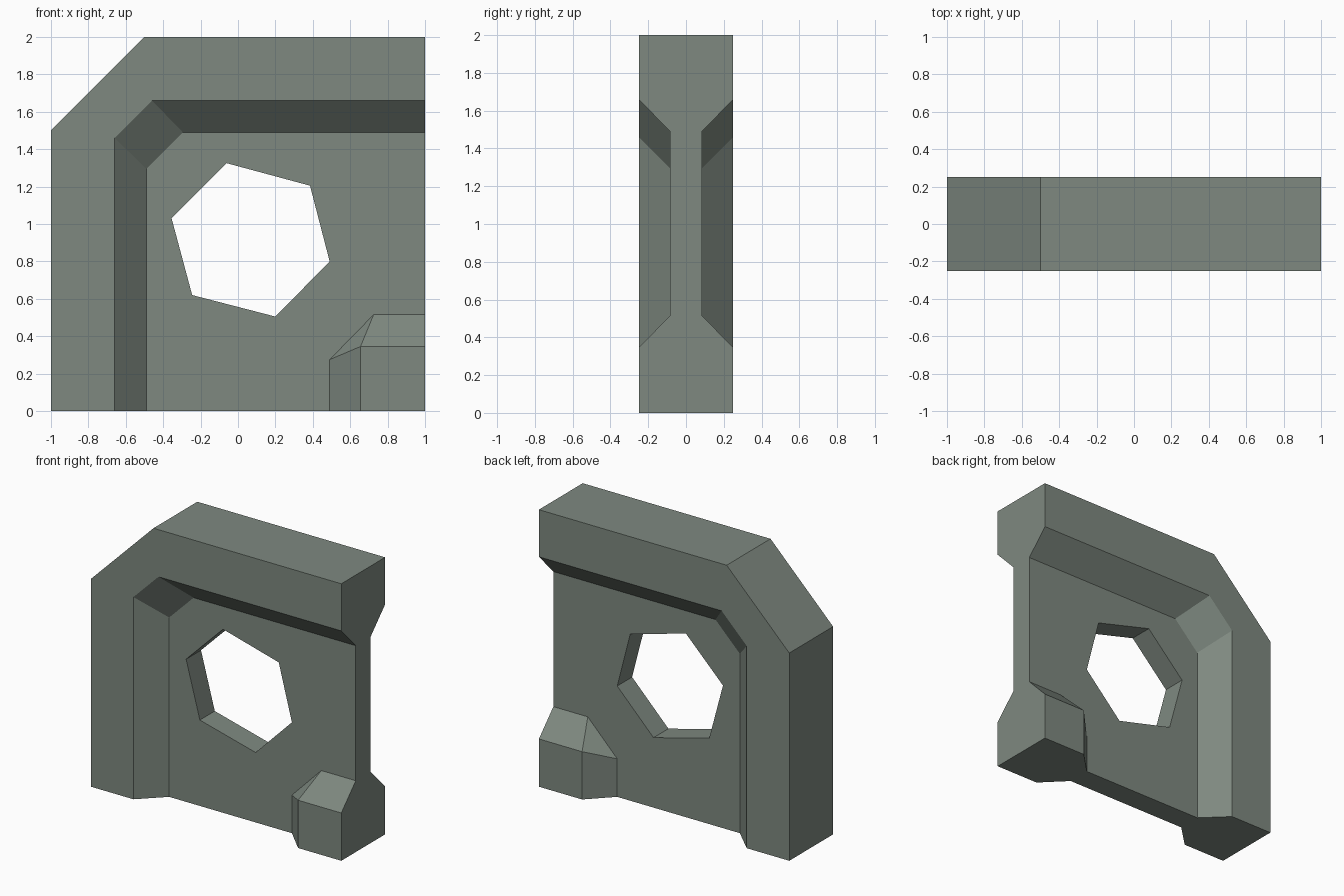
import bpy, bmesh

if "Cube" in bpy.data.objects:
    bpy.data.objects.remove(bpy.data.objects["Cube"])

D, W = 0.25, 0.085          # half depth of the rim, half depth of the thin web

# Front outlines as (x, z)
outer = [(-1, 0), (-1, 1.5), (-0.5, 2), (1, 2)]
rim_edge = [(1, 1.66), (-0.46, 1.66), (-0.66, 1.46), (-0.66, 0)]
rim_foot = [(1, 1.49), (-0.295, 1.49), (-0.49, 1.295), (-0.49, 0)]
post_foot = [(0.49, 0), (0.49, 0.275), (0.725, 0.515), (1, 0.515)]
post_edge = [(0.655, 0), (0.655, 0.345), (1, 0.345)]
hole = [(-0.06, 1.325), (0.385, 1.205), (0.49, 0.8),
        (0.2, 0.505), (-0.245, 0.62), (-0.355, 1.03)]

bm = bmesh.new()
cache = {}


def vert(p, y):
    key = (p[0], round(y, 4), p[1])
    if key not in cache:
        cache[key] = bm.verts.new(key)
    return cache[key]


def face(*pts):
    bm.faces.new([vert(p, y) for p, y in pts])


def flat(points, y):
    face(*[(p, y) for p in points])


def strip(a, ya, b, yb):
    for i in range(len(a) - 1):
        face((a[i], ya), (a[i + 1], ya), (b[i + 1], yb), (b[i], yb))


for s in (-1, 1):
    d, w = s * D, s * W
    # Raised rim and its sloped inner side
    flat(outer + rim_edge, d)
    strip(rim_edge, d, rim_foot, w)
    # Web in two pieces around the hexagonal hole
    flat(rim_foot[1::-1] + post_foot[:0:-1] + hole[3::-1], w)
    flat([rim_foot[1], hole[0], hole[5], hole[4], hole[3],
          post_foot[1], post_foot[0], rim_foot[3], rim_foot[2]], w)
    # Corner post
    flat(post_edge + [(1, 0)], d)
    strip(post_foot[:2], w, post_edge[:2], d)
    face((post_foot[1], w), (post_foot[2], w), (post_edge[1], d))
    strip(post_foot[2:], w, post_edge[1:], d)

# Outer walls and hole walls
strip(outer, -D, outer, D)
strip(hole + hole[:1], -W, hole + hole[:1], W)


# Stepped end caps (bottom and right side)
def cap(chain):
    face(*[(p, -y) for p, y in chain], *[(p, y) for p, y in reversed(chain)])


cap([(outer[0], D), (rim_edge[3], D), (rim_foot[3], W),
     (post_foot[0], W), (post_edge[0], D), ((1, 0), D)])
cap([(outer[3], D), (rim_edge[0], D), (rim_foot[0], W),
     (post_foot[3], W), (post_edge[2], D), ((1, 0), D)])

bmesh.ops.recalc_face_normals(bm, faces=bm.faces[:])
# Triangulate the concave flat faces cleanly
bmesh.ops.triangulate(bm, faces=[f for f in bm.faces if len(f.verts) > 4])

mesh = bpy.data.meshes.new("wall_panel")
bm.to_mesh(mesh)
bm.free()
mat = bpy.data.materials.new("grey green")
mat.diffuse_color = (0.21, 0.25, 0.216, 1)
mat.use_nodes = True
mat.node_tree.nodes["Principled BSDF"].inputs["Base Color"].default_value = mat.diffuse_color
mesh.materials.append(mat)
panel = bpy.data.objects.new("wall_panel", mesh)
bpy.context.collection.objects.link(panel)
